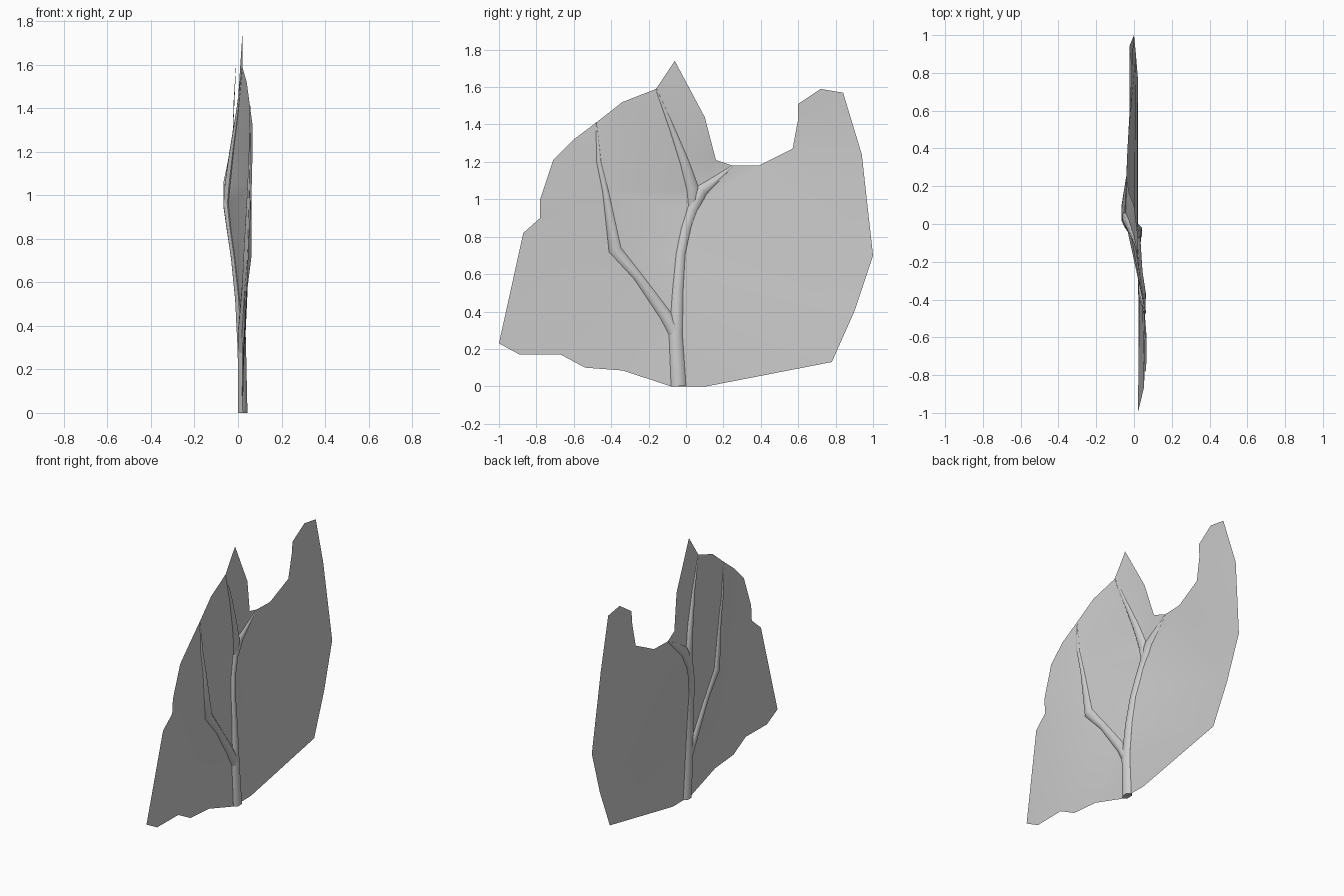
import bpy, bmesh, math
from mathutils import Vector
from mathutils.geometry import delaunay_2d_cdt

if "Cube" in bpy.data.objects:
    bpy.data.objects.remove(bpy.data.objects["Cube"])

# Membrane rim as (y, z, x)
RIM = [
    (-.08, 0, .02), (.11, 0, .02), (.78, .13, .02), (.9, .4, .01), (1, .7, 0),
    (.94, 1.24, -.025), (.84, 1.57, -.01), (.72, 1.59, -.01), (.6, 1.51, -.015),
    (.6, 1.43, -.02), (.57, 1.27, -.025), (.39, 1.18, -.035), (.25, 1.18, -.04),
    (.16, 1.21, -.025), (.10, 1.44, 0), (-.06, 1.74, .02), (-.16, 1.59, .02),
    (-.34, 1.52, .04), (-.48, 1.41, .055), (-.6, 1.32, .067), (-.71, 1.21, .067),
    (-.78, 1.0, .062), (-.78, .9, .057), (-.87, .82, .052), (-1, .23, .02),
    (-.89, .17, .022), (-.67, .17, .025), (-.54, .1, .025), (-.34, .085, .022),
]

# Branch paths as (y, z, x, radius)
BRANCHES = {
    "trunk": [(-.04, 0, .022, .04), (-.055, .28, .018, .036), (-.045, .52, .003, .03),
              (-.03, .71, -.018, .026), (0, .85, -.038, .027), (.035, .95, -.05, .031),
              (.085, 1.05, -.048, .034), (.25, 1.18, -.04, .003)],
    "upper_branch": [(.035, .95, -.05, .024), (.035, 1.05, -.042, .035),
                     (-.01, 1.2, -.025, .026), (-.08, 1.39, 0, .014),
                     (-.16, 1.59, .02, .003)],
    "side_branch": [(-.055, .28, .018, .034), (-.11, .38, .018, .032),
                    (-.26, .59, .032, .024), (-.38, .73, .044, .034),
                    (-.43, 1.04, .052, .016), (-.466, 1.2, .056, .012),
                    (-.48, 1.41, .055, .003)],
}


def finish(name, bm):
    bmesh.ops.recalc_face_normals(bm, faces=bm.faces)
    mesh = bpy.data.meshes.new(name)
    bm.to_mesh(mesh)
    bm.free()
    ob = bpy.data.objects.new(name, mesh)
    bpy.context.collection.objects.link(ob)
    bpy.ops.object.select_all(action='DESELECT')
    ob.select_set(True)
    bpy.context.view_layer.objects.active = ob
    bpy.ops.object.shade_smooth_by_angle(angle=math.radians(50))
    return ob


def tapered_branch(name, path, sides=6, depth=.62):
    bm = bmesh.new()
    rings = []
    for i, (y, z, x, r) in enumerate(path):
        a, b = path[max(i - 1, 0)], path[min(i + 1, len(path) - 1)]
        t = Vector((b[0] - a[0], b[1] - a[1])).normalized()
        ring = []
        for k in range(sides):
            ang = 2 * math.pi * k / sides
            c, s = r * math.cos(ang), r * depth * math.sin(ang)
            ring.append(bm.verts.new((x + s, y + c * t.y, max(0, z - c * t.x))))
        rings.append(ring)
    for p, q in zip(rings, rings[1:]):
        for k in range(sides):
            n = (k + 1) % sides
            bm.faces.new((p[k], p[n], q[n], q[k]))
    bm.faces.new(rings[0])
    bm.faces.new(rings[-1])
    finish(name, bm)


# Branches on both sides of the membrane
for name, path in BRANCHES.items():
    tapered_branch(name, path)

# Membrane triangulated between its rim and the branch centre lines
points, edges = [], []


def add_chain(chain, closed=False):
    ids = []
    for p in chain:
        p = tuple(p[:3])
        if p not in points:
            points.append(p)
        ids.append(points.index(p))
    edges.extend(zip(ids, ids[1:] + ids[:1] if closed else ids[1:]))


add_chain(RIM, closed=True)
for path in BRANCHES.values():
    add_chain(path)
flat, _, tris, origins, _, _ = delaunay_2d_cdt(
    [Vector(p[:2]) for p in points], edges, [], 1, 1e-5)
bm = bmesh.new()
verts = [bm.verts.new((points[o[0]][2] if o else 0, v.x, v.y))
         for v, o in zip(flat, origins)]
for t in tris:
    bm.faces.new([verts[i] for i in t])
finish("membrane", bm)
